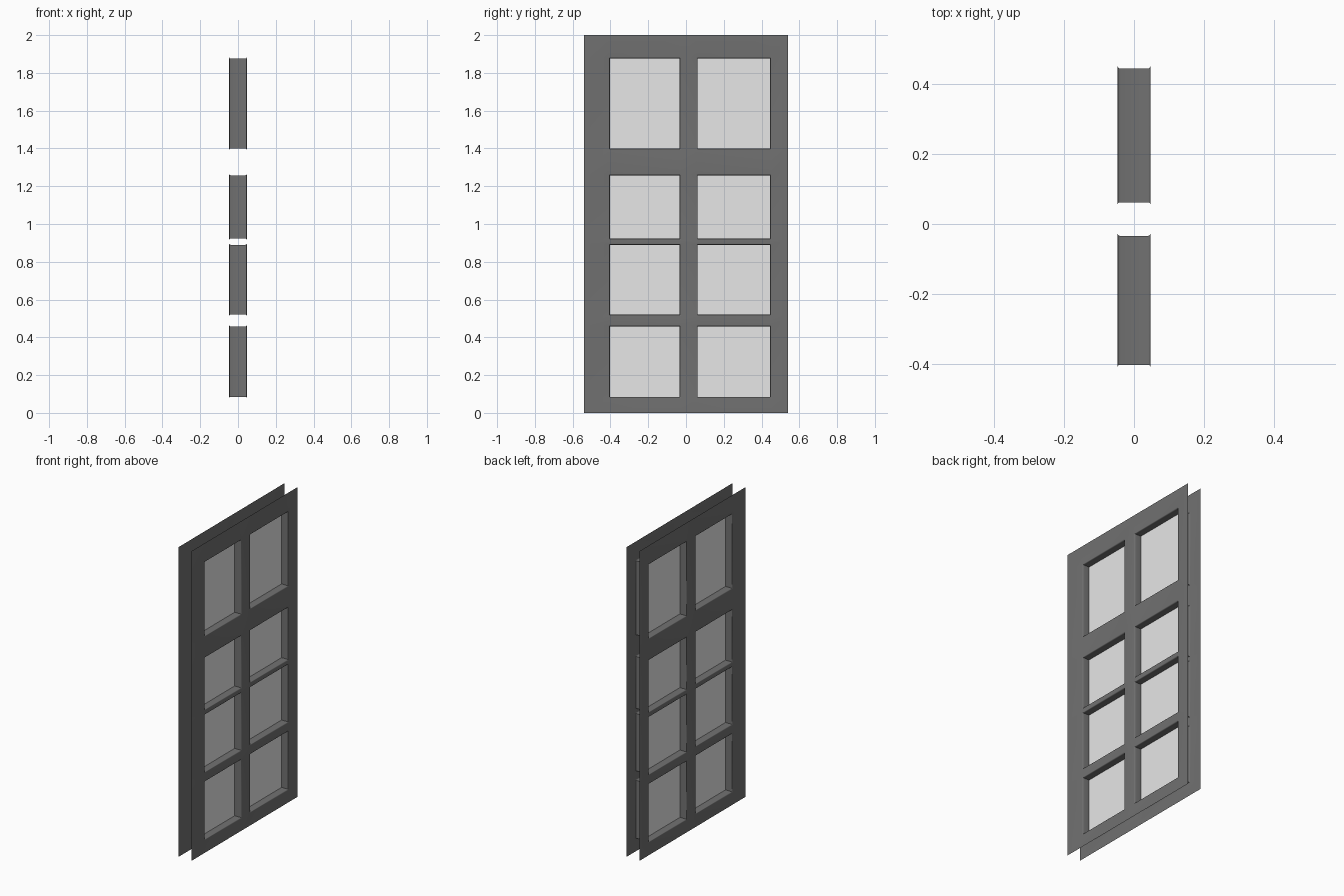
import bpy, bmesh, math

if "Cube" in bpy.data.objects:
    bpy.data.objects.remove(bpy.data.objects["Cube"])

HALF_T = 0.047      # half the spacing between the two face sheets
R = 0.007           # rounding where openings meet the sheets
HALF_W, HEIGHT = 0.54, 2.0
COLS = [(-0.403, -0.034), (0.062, 0.445)]
ROWS = [(0.085, 0.458), (0.52, 0.89), (0.923, 1.258), (1.399, 1.876)]


def material(name, v):
    m = bpy.data.materials.new(name)
    m.diffuse_color = (v, v, v, 1)
    m.use_nodes = True
    m.node_tree.nodes["Principled BSDF"].inputs["Base Color"].default_value = m.diffuse_color
    return m


def make_object(name, bm, mat):
    me = bpy.data.meshes.new(name)
    bm.to_mesh(me)
    bm.free()
    me.materials.append(mat)
    ob = bpy.data.objects.new(name, me)
    bpy.context.collection.objects.link(ob)
    return ob


def rect(bm, x, col, row, grow=0.0):
    y0, y1 = col[0] - grow, col[1] + grow
    z0, z1 = row[0] - grow, row[1] + grow
    return [bm.verts.new((x, y, z)) for y, z in ((y0, z0), (y1, z0), (y1, z1), (y0, z1))]


frame_mat = material("dark grey frame", 0.165)
pane_mat = material("pale grey pane", 0.8)

# frame: two face sheets with openings, joined by rounded reveals
bm = bmesh.new()
ys = [-HALF_W] + [v for a, b in COLS for v in (a - R, b + R)] + [HALF_W]
zs = [0.0] + [v for a, b in ROWS for v in (a - R, b + R)] + [HEIGHT]
for x in (-HALF_T, HALF_T):
    for i in range(len(ys) - 1):
        for j in range(len(zs) - 1):
            if not (i % 2 and j % 2):
                bm.faces.new(rect(bm, x, ys[i:i + 2], zs[j:j + 2]))

# reveal profile as (x, outward growth): arc, straight through, arc
arc = [(HALF_T - R + R * math.sin(a), R * (1 - math.cos(a)))
       for a in (math.radians(d) for d in (90, 60, 30, 0))]
profile = arc + [(0.0, 0.0)] + [(-x, g) for x, g in reversed(arc)]
for col in COLS:
    for row in ROWS:
        loops = [rect(bm, x, col, row, g) for x, g in profile]
        for a, b in zip(loops, loops[1:]):
            for k in range(4):
                n = (k + 1) % 4
                bm.faces.new((a[k], a[n], b[n], b[k]))
bmesh.ops.remove_doubles(bm, verts=bm.verts, dist=1e-4)
bmesh.ops.recalc_face_normals(bm, faces=bm.faces)
test = max(bm.faces, key=lambda f: f.calc_center_median().x)
if test.normal.x < 0:
    bmesh.ops.reverse_faces(bm, faces=bm.faces)
frame = make_object("window_frame", bm, frame_mat)
bpy.context.view_layer.objects.active = frame
frame.select_set(True)
bpy.ops.object.shade_smooth_by_angle(angle=math.radians(40))

# panes: one thin sheet in the middle of each opening
bm = bmesh.new()
for col in COLS:
    for row in ROWS:
        bm.faces.new(rect(bm, 0.0, col, row))
make_object("window_panes", bm, pane_mat)
